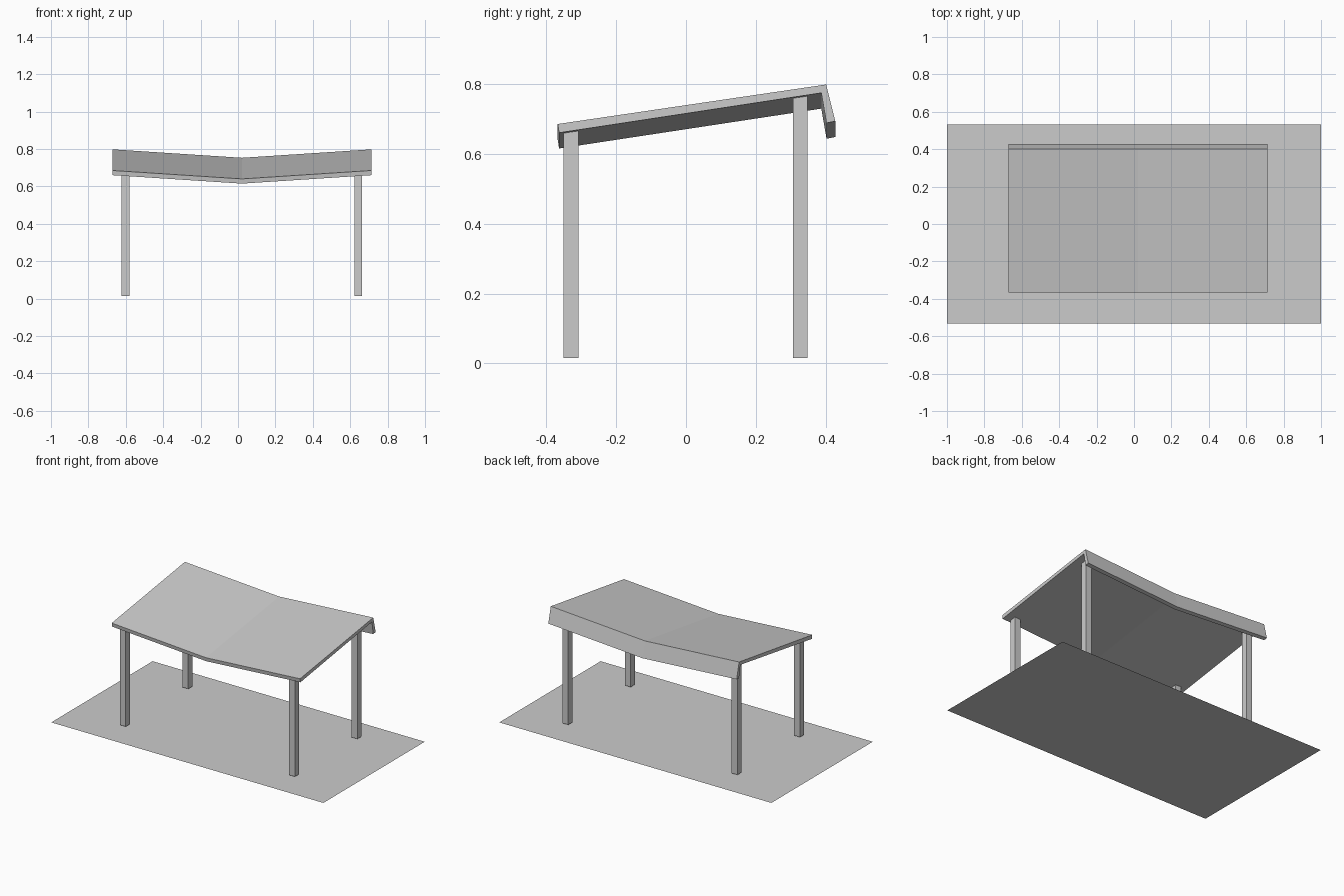
import bpy, bmesh

if "Cube" in bpy.data.objects:
    bpy.data.objects.remove(bpy.data.objects["Cube"])

CX = 0.021      # valley line of the shelter
HALF = 0.692    # half width of the roof
DIP = 0.045     # drop of the roof at the valley

def finish(bm, name):
    bmesh.ops.recalc_face_normals(bm, faces=bm.faces)
    me = bpy.data.meshes.new(name)
    bm.to_mesh(me)
    bm.free()
    ob = bpy.data.objects.new(name, me)
    bpy.context.collection.objects.link(ob)
    return ob

# Ground slab: a single flat sheet
bm = bmesh.new()
bm.faces.new([bm.verts.new(p) for p in
              ((-1, -0.532, 0), (1, -0.532, 0), (1, 0.532, 0), (-1, 0.532, 0))])
bmesh.ops.recalc_face_normals(bm, faces=bm.faces)
finish(bm, "ground_sheet")

# Roof: bent side profile (y, z) swept across x, dipping at the middle
profile = [(-0.367, 0.685), (0.401, 0.798), (0.427, 0.693),
           (0.402, 0.688), (0.387, 0.774), (-0.363, 0.660)]
bm = bmesh.new()
rings = [[bm.verts.new((CX + s * HALF, y, z - DIP * (1 - abs(s)))) for y, z in profile]
         for s in (-1, 0, 1)]
n = len(profile)
for a, b in zip(rings, rings[1:]):
    for i in range(n):
        j = (i + 1) % n
        bm.faces.new((a[i], a[j], b[j], b[i]))
for r in (rings[0], rings[-1]):
    bm.faces.new(r)
finish(bm, "roof")

# Height of the roof underside
def underside(x, y):
    z = 0.660 + (y + 0.363) * (0.774 - 0.660) / 0.750
    return z - DIP * (1 - abs(x - CX) / HALF)

# Posts: square, cut to the slope of the roof
def post(name, x, y, w=0.0212, base=0.015):
    bm = bmesh.new()
    bmesh.ops.create_cube(bm, size=2)
    for v in bm.verts:
        px, py = x + v.co.x * w, y + v.co.y * w
        v.co = (px, py, underside(px, py) if v.co.z > 0 else base)
    finish(bm, name)

for side, sx in (("left", -1), ("right", 1)):
    for end, y in (("front", -0.329), ("back", 0.327)):
        post(f"{end}_{side}_post", CX + sx * 0.622, y)
